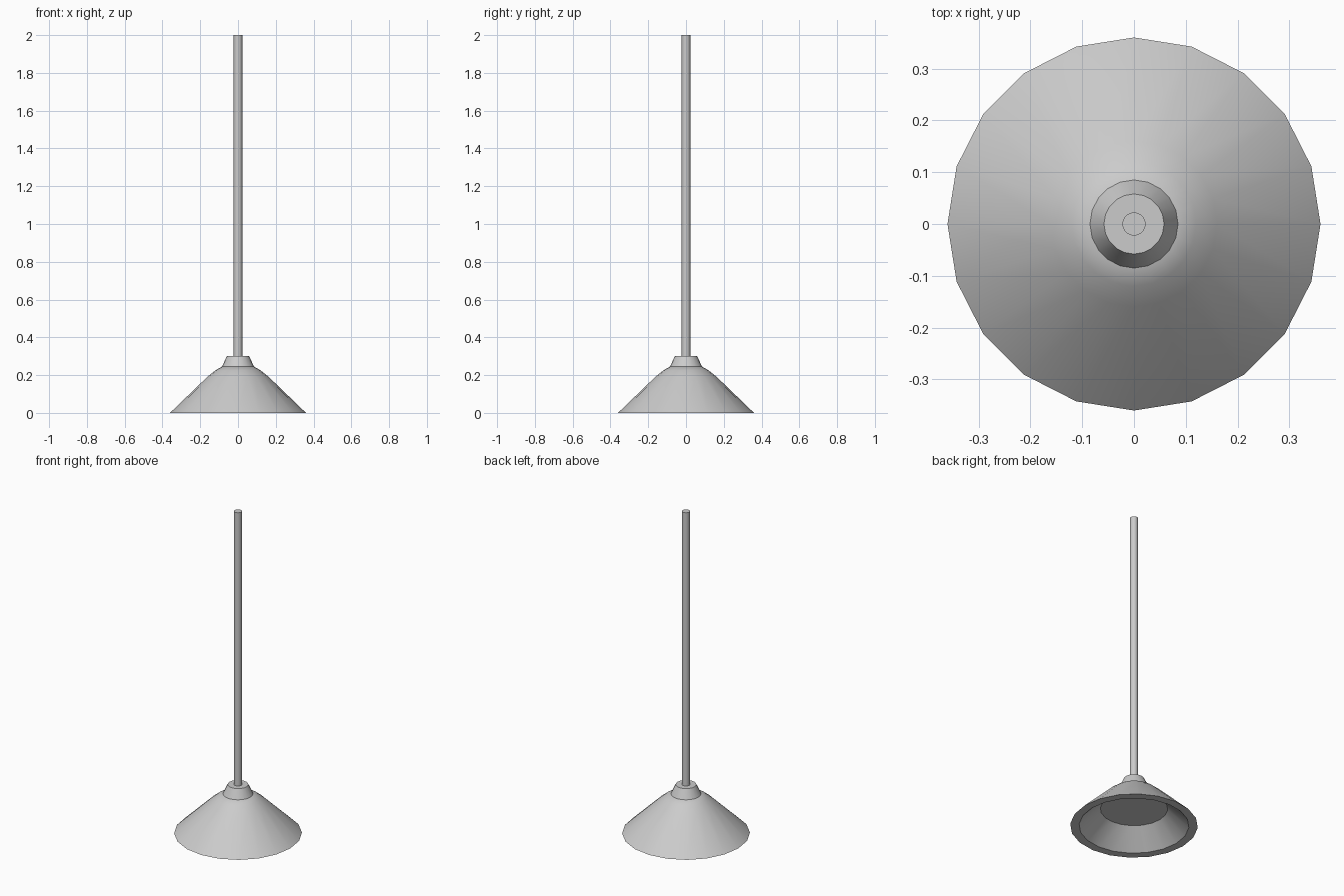
import bpy, bmesh, math

if "Cube" in bpy.data.objects:
    bpy.data.objects.remove(bpy.data.objects["Cube"])

SIDES = 20


def lathe(name, profile):
    """Revolve (radius, z) points around z; close both ends with flat caps."""
    bm = bmesh.new()
    rings = [[bm.verts.new((r * math.cos(i * math.tau / SIDES),
                            r * math.sin(i * math.tau / SIDES), z))
              for i in range(SIDES)] for r, z in profile]
    for a, b in zip(rings, rings[1:]):
        for i in range(SIDES):
            j = (i + 1) % SIDES
            bm.faces.new((a[i], a[j], b[j], b[i]))
    bm.faces.new(rings[0])
    bm.faces.new(rings[-1])
    bmesh.ops.recalc_face_normals(bm, faces=bm.faces)
    mesh = bpy.data.meshes.new(name)
    bm.to_mesh(mesh)
    bm.free()
    obj = bpy.data.objects.new(name, mesh)
    bpy.context.collection.objects.link(obj)
    bpy.ops.object.select_all(action='DESELECT')
    obj.select_set(True)
    bpy.context.view_layer.objects.active = obj
    bpy.ops.object.shade_smooth_by_angle(angle=math.radians(32))
    return obj


# Conical shade: recessed underside disc, inner wall, rim, outer wall, shoulder
lathe("lamp_shade", [(0.19, 0.11), (0.31, 0.0), (0.36, 0.0),
                     (0.16, 0.193), (0.12, 0.225), (0.085, 0.245)])
# Tapered collar on top of the shade
lathe("collar", [(0.085, 0.245), (0.058, 0.302)])
# Long hanging rod
lathe("hanging_rod", [(0.0225, 0.30), (0.0225, 2.0)])
